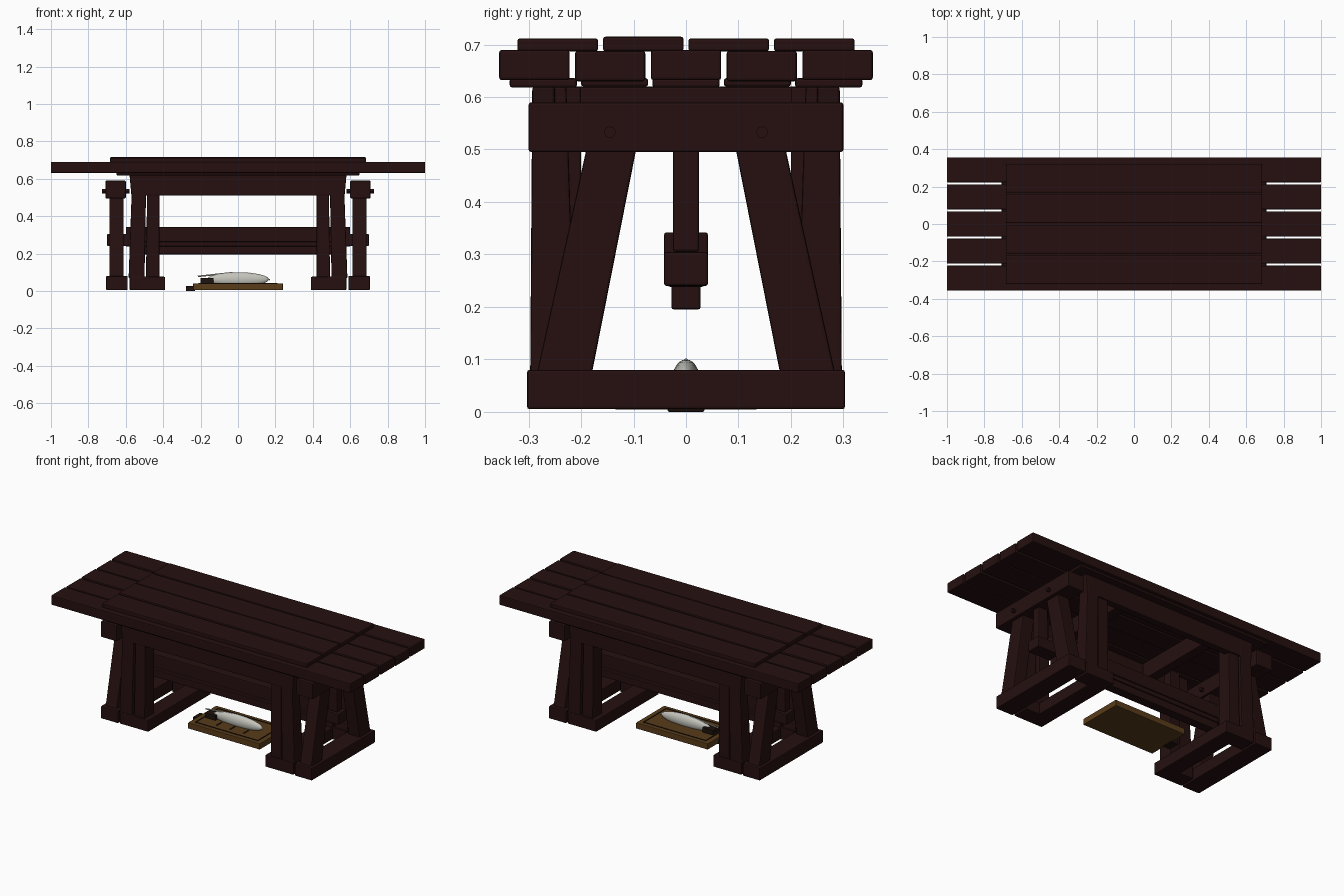
import bpy
from mathutils import Vector

cube = bpy.data.objects.get("Cube")
if cube:
    bpy.data.objects.remove(cube, do_unlink=True)


def material(name, rgb):
    m = bpy.data.materials.new(name)
    m.use_nodes = True
    m.diffuse_color = (*rgb, 1)
    m.node_tree.nodes["Principled BSDF"].inputs["Base Color"].default_value = (*rgb, 1)
    return m


DARK = material("dark_wood", (0.019, 0.005, 0.005))
BROWN = material("brown_wood", (0.10, 0.045, 0.010))
GREY = material("pale_grey", (0.55, 0.55, 0.50))
BLACK = material("blackened_wood", (0.012, 0.006, 0.004))


def mesh_object(name, verts, faces, mat, bevel=0.005):
    me = bpy.data.meshes.new(name)
    me.from_pydata(verts, [], faces)
    me.materials.append(mat)
    ob = bpy.data.objects.new(name, me)
    bpy.context.collection.objects.link(ob)
    if bevel:
        mod = ob.modifiers.new("soft_edges", "BEVEL")
        mod.width = bevel
        mod.segments = 2
    return ob


FACES = [(3, 2, 1, 0), (4, 5, 6, 7), (0, 1, 5, 4), (1, 2, 6, 5), (2, 3, 7, 6), (3, 0, 4, 7)]


def beam(name, bottom, top, z, mat=DARK, bevel=0.005):
    """Block between a bottom and a top rectangle, each (x0, x1, y0, y1)."""
    verts = []
    for (x0, x1, y0, y1), h in ((bottom, z[0]), (top, z[1])):
        x0, x1 = sorted((x0, x1))
        y0, y1 = sorted((y0, y1))
        verts += [(x0, y0, h), (x1, y0, h), (x1, y1, h), (x0, y1, h)]
    return mesh_object(name, verts, FACES, mat, bevel)


def box(name, x, y, z, mat=DARK, bevel=0.005):
    return beam(name, (*x, *y), (*x, *y), z, mat, bevel)


def rod(name, a, b, r, mat, sides=12):
    a, b = Vector(a), Vector(b)
    bpy.ops.mesh.primitive_cylinder_add(vertices=sides, radius=r, depth=(b - a).length, location=(a + b) / 2)
    ob = bpy.context.object
    ob.name = name
    ob.rotation_euler = (b - a).to_track_quat("Z", "Y").to_euler()
    ob.data.materials.append(mat)
    bpy.ops.object.shade_smooth_by_angle()
    return ob


# Table top: long sliding planks, centre planks above, support boards below
for i in range(5):
    y = (i - 2) * 0.1445
    z = 0.002 * (i % 2)
    box("long_plank", (-1, 1), (y - 0.067, y + 0.067), (0.632 - z, 0.69 - z))
    y = (i - 2) * 0.136
    box("support_board", (-0.65, 0.65), (y - 0.064, y + 0.064), (0.618 + z, 0.636))
for i in range(4):
    y = (i - 1.5) * 0.163
    box("centre_plank", (-0.685, 0.685), (y - 0.077, y + 0.077), (0.687, 0.715 if i == 1 else 0.712))

# Aprons and cross bearers
for s in (-1, 1):
    beam("side_apron", (-0.57, 0.57, s * 0.25, s * 0.293), (-0.58, 0.58, s * 0.25, s * 0.293), (0.51, 0.62))
    box("cross_bearer", (s * 0.27, s * 0.33), (-0.25, 0.25), (0.52, 0.62))

# Trestles at each end
for sx in (-1, 1):
    def span(a, b):
        return (sx * a, sx * b)

    box("end_beam", span(0.60, 0.708), (-0.30, 0.30), (0.495, 0.59))
    box("outer_foot", span(0.59, 0.705), (-0.303, 0.303), (0.005, 0.08))
    box("inner_foot", span(0.39, 0.49), (-0.30, 0.30), (0.005, 0.076))
    box("end_post", span(0.62, 0.68), (-0.025, 0.025), (0.305, 0.50))
    box("stretcher_tenon", span(0.55, 0.70), (-0.042, 0.042), (0.24, 0.305))
    for sy in (-1, 1):
        box("foot_block", span(0.48, 0.58), (sy * 0.20, sy * 0.30), (0.005, 0.078))
        beam("slanted_leg", (*span(0.612, 0.688), sy * 0.18, sy * 0.285),
             (*span(0.612, 0.688), sy * 0.095, sy * 0.19), (0.07, 0.50))
        beam("corner_post", (*span(0.50, 0.585), sy * 0.21, sy * 0.297),
             (*span(0.49, 0.565), sy * 0.228, sy * 0.293), (0.07, 0.62))
        beam("inner_post", (*span(0.42, 0.492), sy * 0.20, sy * 0.29),
             (*span(0.42, 0.485), sy * 0.20, sy * 0.285), (0.07, 0.62))
        rod("bolt", (sx * 0.58, sy * 0.145, 0.533), (sx * 0.728, sy * 0.145, 0.533), 0.011, DARK)

# Stretcher running between the trestles
box("stretcher", (-0.60, 0.60), (-0.042, 0.042), (0.262, 0.342))
box("stretcher_step", (-0.60, 0.60), (-0.035, 0.035), (0.238, 0.27))
box("stretcher_keel", (-0.56, 0.56), (-0.028, 0.028), (0.195, 0.245))

# Small board on the floor with dark inlaid strips
box("floor_board", (-0.24, 0.24), (-0.135, 0.135), (0.004, 0.04), BROWN, 0.003)
for s in (-1, 1):
    box("long_strip", (-0.21, 0.21), (s * 0.105, s * 0.111), (0.038, 0.043), BLACK, 0)
    box("short_strip", (s * 0.205, s * 0.211), (-0.105, 0.105), (0.038, 0.043), BLACK, 0)
for x in (-0.09, 0.0, 0.09):
    box("cross_strip", (x - 0.004, x + 0.004), (-0.075, -0.03), (0.038, 0.043), BLACK, 0)
box("end_tab", (-0.278, -0.23), (-0.035, 0.035), (0, 0.026), BLACK, 0.003)
box("holder_block", (-0.20, -0.13), (-0.03, 0.03), (0.04, 0.07), BLACK, 0.003)

# Pale rounded body resting on the board, with thin ends
bpy.ops.mesh.primitive_uv_sphere_add(segments=24, ring_count=12, radius=1, location=(0, 0, 0.062))
body = bpy.context.object
body.name = "pale_body"
body.scale = (0.165, 0.026, 0.038)
body.data.materials.append(GREY)
bpy.ops.object.shade_smooth_by_angle()
rod("front_spine", (-0.215, 0, 0.078), (-0.03, 0, 0.098), 0.004, GREY, 8)
rod("rear_spine", (0.06, 0, 0.095), (0.17, 0, 0.06), 0.004, GREY, 8)
